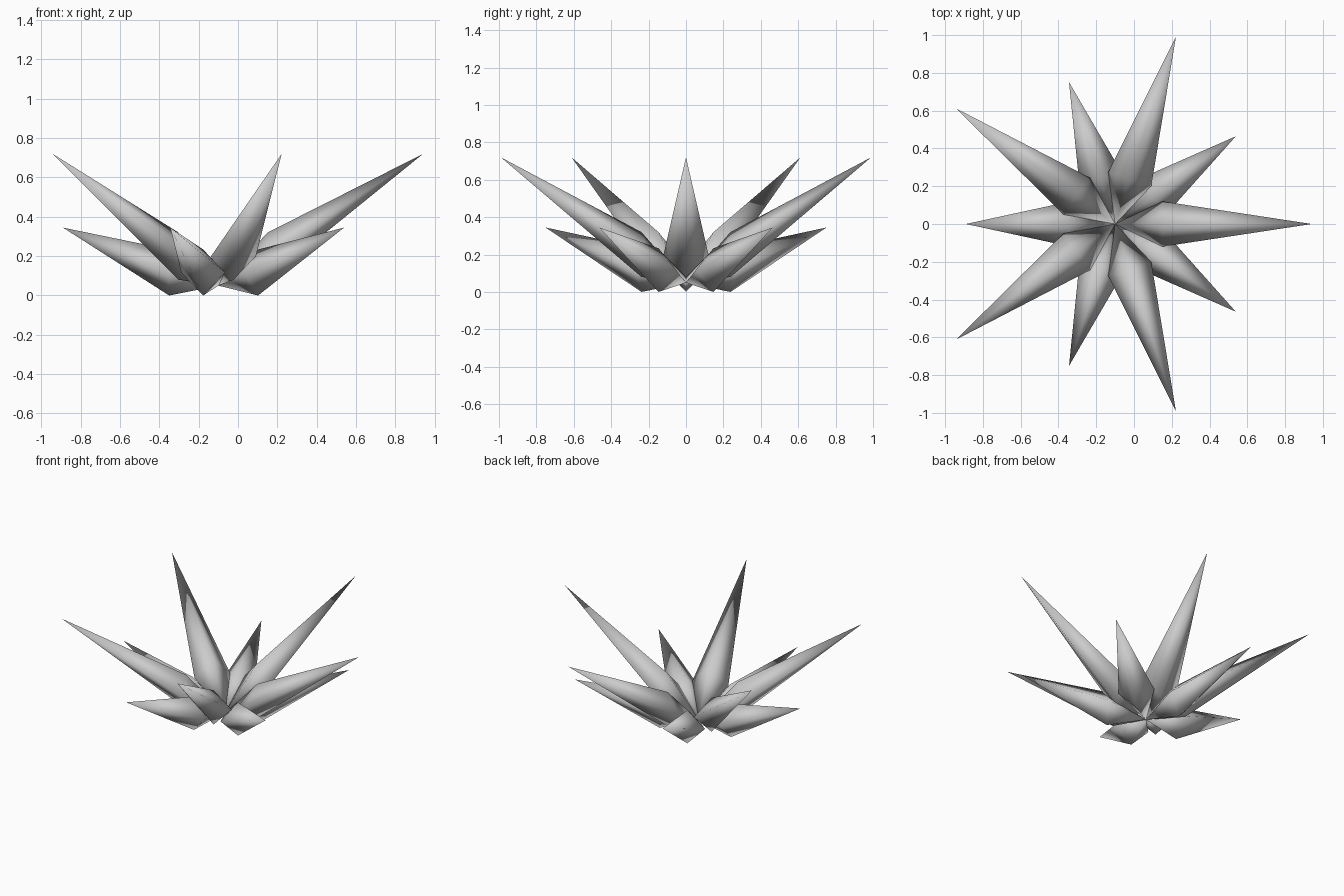
import bpy, bmesh
from math import cos, sin, pi, radians
from mathutils import Matrix

cube = bpy.data.objects.get("Cube")
if cube:
    bpy.data.objects.remove(cube, do_unlink=True)

grey = bpy.data.materials.new("light_grey")
grey.use_nodes = True
colour = (0.6, 0.6, 0.6, 1)
grey.diffuse_color = colour
grey.node_tree.nodes["Principled BSDF"].inputs["Base Color"].default_value = colour

CENTRE_X, BASE_Z, RING_R, SIDES = -0.10, 0.05, 0.25, 4


def spike(name, angle, tip_r, tip_z, ring_z, thick):
    """Double-ended pyramid from the hub, through an upright ring, to the tip."""
    bm = bmesh.new()
    hub = bm.verts.new((0, 0, BASE_Z))
    tip = bm.verts.new((tip_r, 0, tip_z))
    ring = [bm.verts.new((RING_R, thick * sin(2 * pi * i / SIDES),
                          ring_z + thick * cos(2 * pi * i / SIDES))) for i in range(SIDES)]
    for a, b in zip(ring, ring[1:] + ring[:1]):
        bm.faces.new((a, b, tip))
        bm.faces.new((b, a, hub))
    bmesh.ops.recalc_face_normals(bm, faces=bm.faces)
    for f in bm.faces:
        f.smooth = True
    bm.transform(Matrix.Translation((CENTRE_X, 0, 0)) @ Matrix.Rotation(radians(angle), 4, "Z"))
    mesh = bpy.data.meshes.new(name)
    bm.to_mesh(mesh)
    bm.free()
    mesh.materials.append(grey)
    bpy.context.collection.objects.link(bpy.data.objects.new(name, mesh))


# Alternating tall and low spikes around the hub
for k in range(5):
    spike(f"tall_spike_{k + 1}", 72 * k, 1.041, 0.72, 0.20, 0.12)
    spike(f"low_spike_{k + 1}", 72 * k + 36, 0.79, 0.345, 0.117, 0.117)
